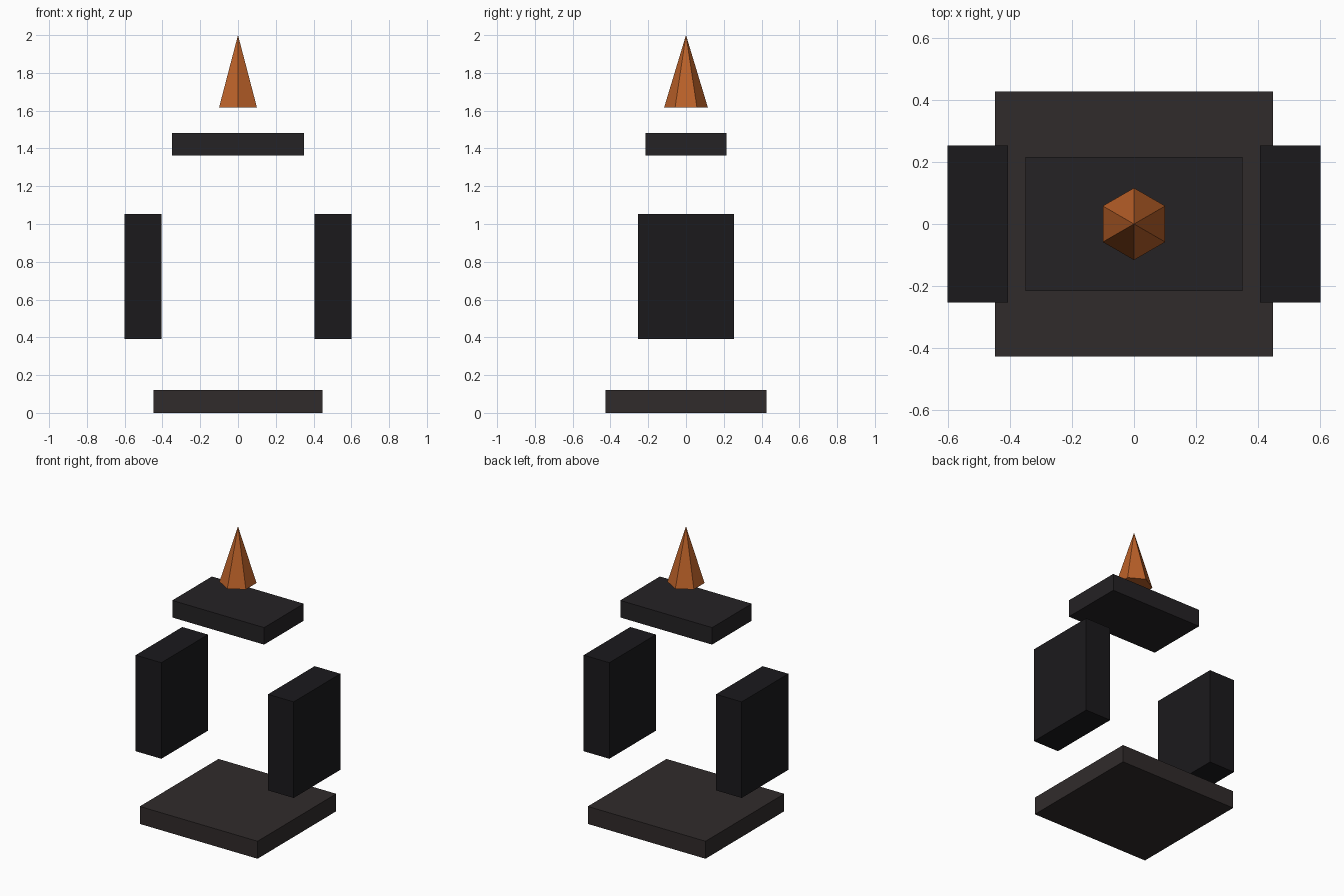
import bpy

if "Cube" in bpy.data.objects:
    bpy.data.objects.remove(bpy.data.objects["Cube"])


def material(name, rgb):
    m = bpy.data.materials.new(name)
    m.diffuse_color = (*rgb, 1)
    m.use_nodes = True
    m.node_tree.nodes["Principled BSDF"].inputs["Base Color"].default_value = m.diffuse_color
    return m


def block(name, centre, size, mat):
    bpy.ops.mesh.primitive_cube_add(size=1, location=centre)
    o = bpy.context.object
    o.name = name
    o.scale = size
    o.data.materials.append(mat)
    return o


stone = material("warm_dark_stone", (0.030, 0.024, 0.024))
iron = material("dark_iron", (0.018, 0.016, 0.018))
black = material("black_iron", (0.011, 0.010, 0.012))
copper = material("copper", (0.50, 0.12, 0.022))

# Bottom slab
block("base", (0, 0, 0.06), (0.895, 0.854, 0.12), stone)

# Floating side panels
for side, x in (("left", -0.503), ("right", 0.503)):
    block(side + "_panel", (x, 0, 0.722), (0.195, 0.506, 0.66), black)

# Upper slab
block("upper_slab", (0, 0, 1.422), (0.698, 0.43, 0.117), iron)

# Six-sided spike with points facing front and back
bpy.ops.mesh.primitive_cone_add(vertices=6, radius1=0.116, radius2=0,
                                depth=0.384, location=(0, 0, 1.808))
spike = bpy.context.object
spike.name = "spike"
spike.data.materials.append(copper)
